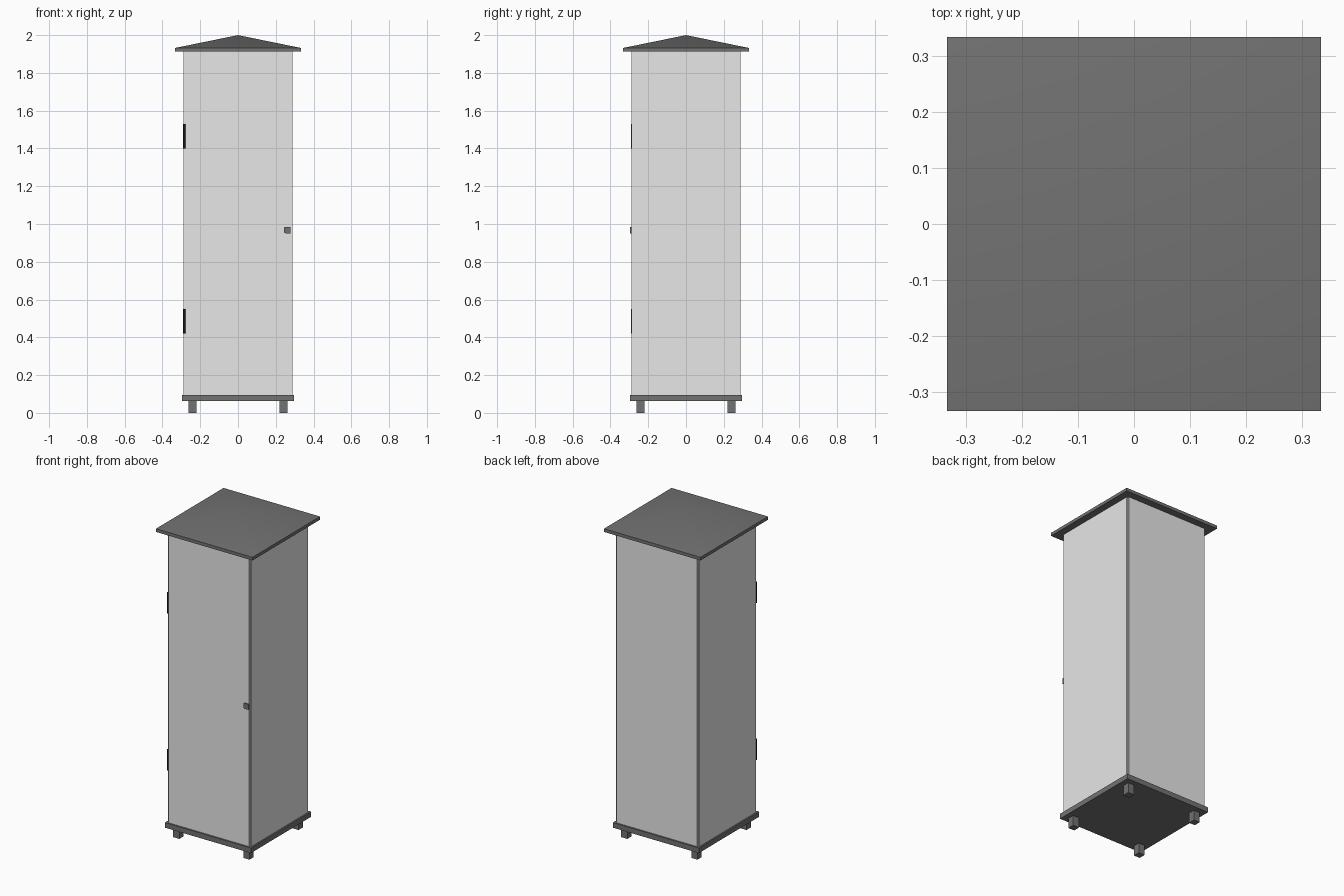
import bpy
import bmesh
import math
from mathutils import Matrix, Vector

old = bpy.data.objects.get("Cube")
if old:
    bpy.data.objects.remove(old, do_unlink=True)


def make_material(name, value):
    mat = bpy.data.materials.new(name)
    mat.use_nodes = True
    colour = (value, value, value, 1)
    mat.diffuse_color = colour
    mat.node_tree.nodes["Principled BSDF"].inputs["Base Color"].default_value = colour
    return mat


LIGHT = make_material("light grey panel", 0.8)
DARK = make_material("dark grey trim", 0.17)
BLACK = make_material("black hinge", 0.01)


def finish(name, bm, mat):
    mesh = bpy.data.meshes.new(name)
    bm.to_mesh(mesh)
    bm.free()
    mesh.materials.append(mat)
    obj = bpy.data.objects.new(name, mesh)
    bpy.context.collection.objects.link(obj)
    return obj


def box(name, low, high, mat):
    low, high = Vector(low), Vector(high)
    bm = bmesh.new()
    bmesh.ops.create_cube(bm, size=1)
    bmesh.ops.scale(bm, vec=high - low, verts=bm.verts)
    bmesh.ops.translate(bm, vec=(low + high) / 2, verts=bm.verts)
    return finish(name, bm, mat)


BASE_TOP, EAVE = 0.095, 1.912
BODY, CORE, PANEL = 0.288, 0.281, 0.277

# Plinth and four feet
box("base_plate", (-0.297, -0.297, 0.063), (0.297, 0.297, BASE_TOP), DARK)
for sx, side in ((-1, "right"), (1, "left")):
    for sy, end in ((-1, "front"), (1, "back")):
        x, y = sx * 0.242, sy * 0.242
        box(f"{end}_{side}_foot", (x - 0.021, y - 0.021, 0),
            (x + 0.021, y + 0.021, 0.063), DARK)

# Cabinet core, whose corners show as narrow recesses between the panels
box("cabinet_core", (-CORE, -CORE, BASE_TOP), (CORE, CORE, EAVE), LIGHT)
for i, name in enumerate(("front_door", "left_panel", "back_panel", "right_panel")):
    panel = box(name, (-PANEL, -BODY, BASE_TOP), (PANEL, -CORE + 0.002, EAVE), LIGHT)
    panel.data.transform(Matrix.Rotation(i * math.pi / 2, 4, "Z"))

# Hinge barrels in the front corner recess
for z, name in ((0.485, "lower_hinge"), (1.465, "upper_hinge")):
    bm = bmesh.new()
    bmesh.ops.create_cone(bm, cap_ends=True, segments=12, radius1=0.006,
                          radius2=0.006, depth=0.13)
    bmesh.ops.translate(bm, vec=(-0.284, -0.284, z), verts=bm.verts)
    finish(name, bm, BLACK)

# Door latch with rounded inner corners
latch = box("door_latch", (0.244, -0.296, 0.951), (0.279, -0.286, 0.985), DARK)
bm = bmesh.new()
bm.from_mesh(latch.data)
edges = [e for e in bm.edges if all(v.co.x < 0.25 for v in e.verts)
         and abs(e.verts[0].co.y - e.verts[1].co.y) > 0.005]
bmesh.ops.bevel(bm, geom=edges, offset=0.008, segments=3, affect="EDGES", profile=0.5)
bm.to_mesh(latch.data)
bm.free()

# Low pyramid roof with a square fascia
bm = bmesh.new()
bmesh.ops.create_cube(bm, size=1)
bmesh.ops.scale(bm, vec=(0.666, 0.666, 0.02), verts=bm.verts)
bmesh.ops.translate(bm, vec=(0, 0, EAVE + 0.01), verts=bm.verts)
top = max(bm.faces, key=lambda f: f.calc_center_median().z)
apex = bmesh.ops.poke(bm, faces=[top])["verts"][0]
apex.co.z = 2
roof = finish("roof", bm, DARK)
bpy.ops.object.select_all(action="DESELECT")
roof.select_set(True)
bpy.context.view_layer.objects.active = roof
bpy.ops.object.shade_smooth_by_angle(angle=math.radians(30))
